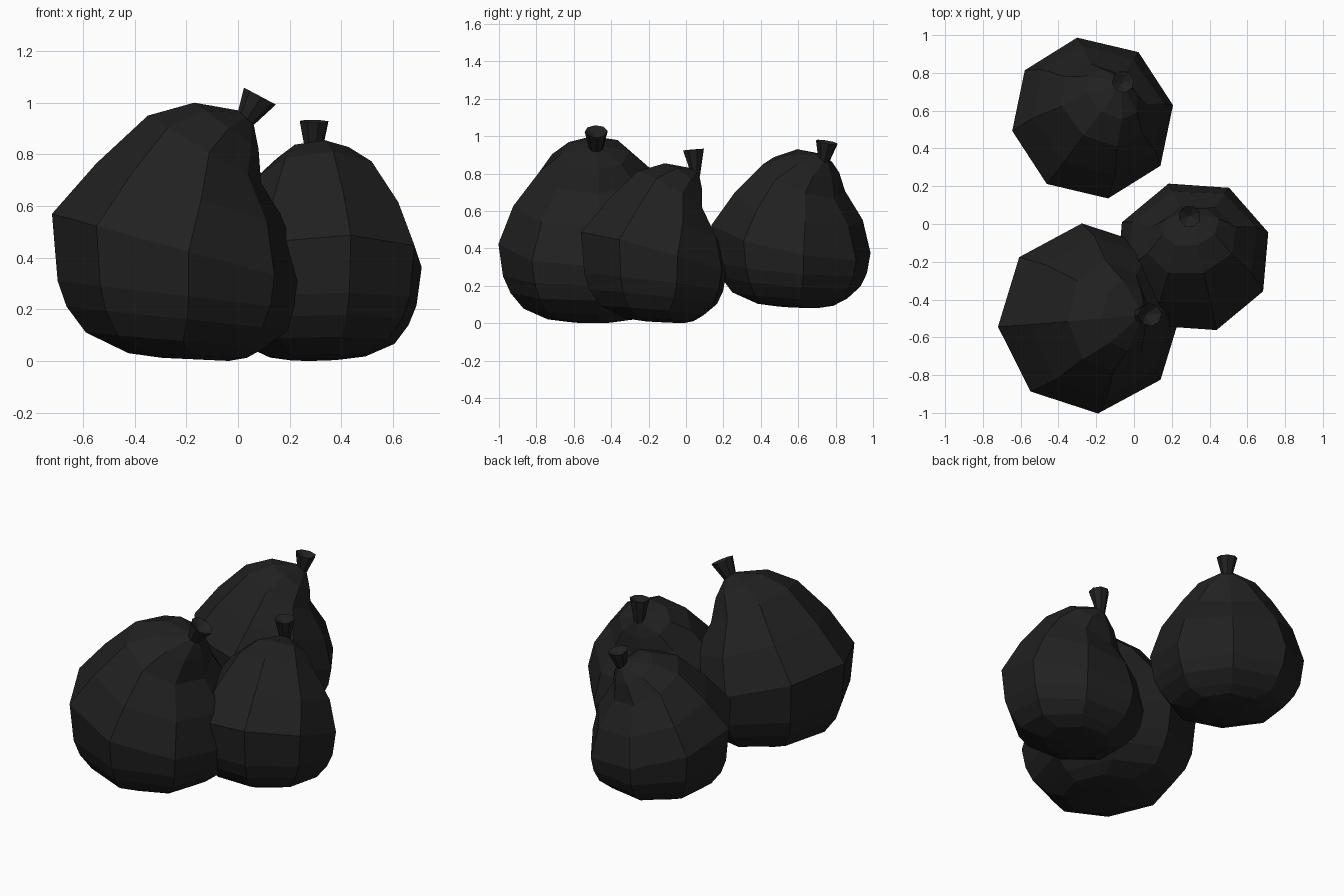
import bpy, bmesh, math
from mathutils import Matrix

if "Cube" in bpy.data.objects:
    bpy.data.objects.remove(bpy.data.objects["Cube"])

black = bpy.data.materials.new("black_plastic")
black.diffuse_color = (0.015, 0.015, 0.015, 1)
black.use_nodes = True
black.node_tree.nodes["Principled BSDF"].inputs["Base Color"].default_value = black.diffuse_color

SIDES = 8
# Tilted rings of a leaning sack: left x, left z, right x, right z, half depth
BODY = [
    (-0.06, 0.012, 0.20, 0.0, 0.12),
    (-0.19, 0.03, 0.27, 0.012, 0.24),
    (-0.355, 0.11, 0.34, 0.05, 0.37),
    (-0.43, 0.21, 0.43, 0.12, 0.44),
    (-0.465, 0.31, 0.47, 0.20, 0.48),
    (-0.487, 0.57, 0.49, 0.30, 0.505),
    (-0.315, 0.765, 0.435, 0.51, 0.43),
    (-0.115, 0.95, 0.325, 0.69, 0.295),
    (0.065, 1.00, 0.315, 0.82, 0.185),
    (0.235, 0.97, 0.295, 0.92, 0.035),
]


def add_ring(bm, xl, zl, xr, zr, depth, cy=0.0):
    cx, cz = (xl + xr) / 2, (zl + zr) / 2
    rx, rz = (xr - xl) / 2, (zr - zl) / 2
    verts = []
    for i in range(SIDES):
        a = math.radians(5 + 360 * i / SIDES)
        c, s = math.cos(a), math.sin(a)
        verts.append(bm.verts.new((cx + rx * c, cy + depth * s, cz + rz * c)))
    return verts


def loft(bm, rings):
    for lo, hi in zip(rings, rings[1:]):
        for i in range(SIDES):
            j = (i + 1) % SIDES
            bm.faces.new((lo[i], lo[j], hi[j], hi[i]))


def finish(bm, name, matrix):
    bmesh.ops.recalc_face_normals(bm, faces=bm.faces)
    bm.transform(matrix)
    mesh = bpy.data.meshes.new(name)
    bm.to_mesh(mesh)
    bm.free()
    mesh.materials.append(black)
    bpy.context.collection.objects.link(bpy.data.objects.new(name, mesh))


def sack(name, centre, turn, width, height, lean, rise, side, flare):
    matrix = (Matrix.Translation(centre) @ Matrix.Rotation(math.radians(turn), 4, 'Z')
              @ Matrix.Diagonal((width, width, height, 1)))
    # sack body, fuller below and gathered towards an off-centre neck
    bm = bmesh.new()
    rings = [add_ring(bm, *r, cy=side * max(0, k - 5) / 4) for k, r in enumerate(BODY)]
    loft(bm, rings)
    bm.faces.new(rings[0])
    bm.faces.new(rings[-1])
    finish(bm, name + "_body", matrix)

    # flared knot with a sunken, gathered top
    bm = bmesh.new()
    cx, cz = 0.265 + lean, 0.945 + rise
    tilt = 0.6 * lean
    base = add_ring(bm, 0.232, 0.955, 0.298, 0.915, 0.038, side)
    rim = add_ring(bm, cx - flare, cz + tilt, cx + flare, cz - tilt, flare, side)
    loft(bm, [base, rim])
    pit = bm.verts.new((cx - lean * 0.4, side, cz - 0.04))
    for i in range(SIDES):
        bm.faces.new((rim[i], rim[(i + 1) % SIDES], pit))
    bm.faces.new(base)
    finish(bm, name + "_knot", matrix)


sack("large_front_sack", (-0.235, -0.5, 0), 0, 1.0, 1.0, 0.055, 0.08, 0.02, 0.062)
sack("right_sack", (0.31, -0.175, 0), 103, 0.835, 0.855, -0.01, 0.14, -0.04, 0.07)
sack("back_sack", (-0.22, 0.56, 0.08), 50, 0.87, 0.85, 0.025, 0.10, 0.0, 0.068)
